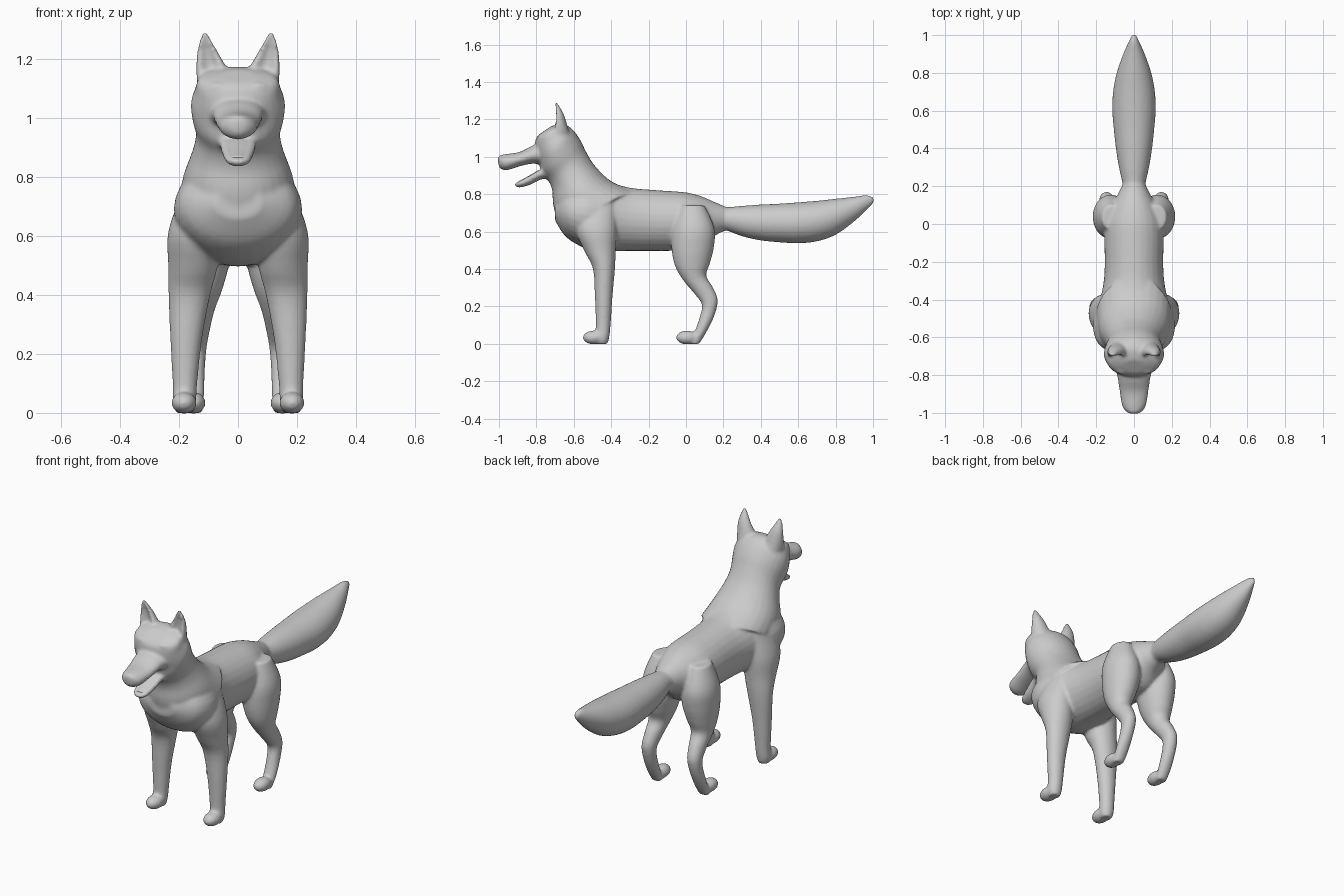
import bpy, bmesh, math
from mathutils import Vector

SIDES, STEPS = 28, 4
skin = []


def spline(a, b, c, d, t):
    return [0.5 * (2 * q + (r - p) * t + (2 * p - 5 * q + 4 * r - s) * t * t
                   + (3 * q - p - 3 * r + s) * t ** 3) for p, q, r, s in zip(a, b, c, d)]


def loft(name, rows, dent=0.0):
    """Each row: y,z of one edge, y,z of the opposite edge, half width, centre x."""
    rows = [(tuple(r) + (0,))[:6] for r in rows]
    rings = []
    for i in range(len(rows) - 1):
        a, d = rows[max(i - 1, 0)], rows[min(i + 2, len(rows) - 1)]
        rings += [spline(a, rows[i], rows[i + 1], d, k / STEPS) for k in range(STEPS)]
    rings.append(rows[-1])
    bm = bmesh.new()
    loops = []
    for y1, z1, y2, z2, w, cx in rings:
        mid = Vector((cx, (y1 + y2) / 2, (z1 + z2) / 2))
        axis = Vector((0, (y1 - y2) / 2, (z1 - z2) / 2))
        loop = []
        for k in range(SIDES):
            ang = math.tau * k / SIDES
            c = math.cos(ang)
            c -= dent * max(0, c) ** 4
            loop.append(bm.verts.new(mid + axis * c + Vector((w * math.sin(ang), 0, 0))))
        loops.append(loop)
    for p, q in zip(loops, loops[1:]):
        for k in range(SIDES):
            n = (k + 1) % SIDES
            bm.faces.new((p[k], p[n], q[n], q[k]))
    bm.faces.new(loops[0])
    bm.faces.new(loops[-1][::-1])
    bmesh.ops.recalc_face_normals(bm, faces=bm.faces)
    me = bpy.data.meshes.new(name)
    bm.to_mesh(me)
    bm.free()
    ob = bpy.data.objects.new(name, me)
    bpy.context.collection.objects.link(ob)
    return ob


def ball(name, loc, scale):
    bpy.ops.mesh.primitive_uv_sphere_add(segments=24, ring_count=16, location=loc)
    ob = bpy.context.object
    ob.name, ob.scale = name, scale
    return ob


# Torso, rump to chest
skin.append(loft("torso", [
    (.22, .61, .22, .73, .055), (.15, .575, .15, .76, .09), (.08, .51, .08, .79, .13),
    (0, .50, 0, .81, .155), (-.1, .497, -.1, .818, .157), (-.2, .497, -.2, .825, .155),
    (-.3, .497, -.3, .835, .16), (-.4, .497, -.4, .86, .18), (-.5, .50, -.48, .87, .212),
    (-.58, .53, -.56, .86, .215), (-.65, .58, -.64, .83, .18), (-.70, .66, -.70, .76, .08)]))

# Neck and skull
skin.append(loft("neck_head", [
    (-.68, .63, -.28, .82, .2), (-.71, .74, -.40, .87, .185), (-.715, .82, -.485, .95, .155),
    (-.735, .87, -.53, 1.02, .143), (-.77, .91, -.565, 1.09, .155),
    (-.785, .96, -.60, 1.14, .16), (-.805, 1.02, -.63, 1.165, .146),
    (-.805, 1.09, -.67, 1.175, .13), (-.785, 1.12, -.72, 1.165, .06)]))

# Muzzle and open lower jaw
skin.append(loft("snout", [
    (-.72, .93, -.73, 1.09, .11), (-.80, .963, -.82, 1.06, .088),
    (-.88, .952, -.89, 1.026, .077), (-.96, .928, -.97, 1.014, .062),
    (-.995, .94, -1.0, 1.006, .035), (-1.004, .965, -1.006, .99, .01)]))
skin.append(loft("lower_jaw", [
    (-.72, .97, -.70, .87, .08), (-.775, .948, -.765, .882, .065),
    (-.845, .907, -.83, .852, .054), (-.90, .875, -.885, .836, .04),
    (-.922, .862, -.91, .84, .015)], dent=.5))

# Bushy tail
skin.append(loft("tail", [
    (.12, .60, .12, .74, .07), (.2, .61, .2, .73, .06), (.3, .575, .3, .738, .08),
    (.4, .553, .4, .745, .096), (.5, .543, .5, .75, .107), (.6, .538, .6, .757, .115),
    (.7, .548, .7, .765, .111), (.8, .583, .8, .776, .092), (.9, .655, .9, .787, .057),
    (.97, .72, .965, .795, .027), (1.004, .755, 1.004, .785, .01)]))

for s in (-1, 1):
    # Cupped ears
    skin.append(loft("ear", [
        (-.745, 1.09, -.62, 1.12, .058, s * .08), (-.725, 1.15, -.635, 1.17, .054, s * .088),
        (-.712, 1.21, -.652, 1.225, .038, s * .102), (-.708, 1.26, -.675, 1.268, .02, s * .11),
        (-.708, 1.29, -.69, 1.292, .008, s * .112)], dent=1.0))
    # Front legs and paws
    skin.append(loft("front_leg", [
        (-.58, .74, -.38, .76, .05, s * .14), (-.59, .61, -.37, .62, .085, s * .152),
        (-.54, .49, -.375, .51, .084, s * .153), (-.497, .40, -.38, .40, .071, s * .165),
        (-.487, .25, -.393, .25, .054, s * .176), (-.482, .1, -.403, .1, .042, s * .18),
        (-.485, .04, -.41, .035, .04, s * .182), (-.48, .0, -.42, .0, .03, s * .182)]))
    skin.append(ball("front_paw", (s * .183, -.492, .034), (.043, .061, .037)))
    # Hind legs and paws
    skin.append(loft("hind_leg", [
        (-.03, .74, .1, .74, .05, s * .12), (-.072, .62, .152, .62, .09, s * .124),
        (-.078, .52, .15, .52, .094, s * .122), (-.06, .42, .128, .43, .077, s * .128),
        (-.015, .34, .108, .365, .057, s * .135), (.05, .262, .143, .305, .045, s * .14),
        (.085, .21, .17, .235, .039, s * .145), (.075, .15, .152, .15, .036, s * .148),
        (.048, .07, .108, .06, .036, s * .15), (.02, 0, .07, 0, .03, s * .15)]))
    skin.append(ball("hind_paw", (s * .151, .006, .034), (.041, .06, .037)))
    # Brow ridge and eye
    skin.append(ball("brow", (s * .066, -.772, 1.108), (.034, .022, .014)))
    ball("eye", (s * .068, -.778, 1.09), (.018, .016, .015))
    bpy.ops.object.shade_smooth()

# Nose pad
skin.append(ball("nose", (0, -.984, .988), (.026, .02, .02)))

# Tongue lying in the jaw
tongue = loft("tongue", [
    (-.73, .955, -.725, .93, .05), (-.79, .928, -.785, .91, .045),
    (-.85, .893, -.845, .877, .037), (-.895, .87, -.89, .858, .02)])
tongue.data.shade_smooth()

# Fuse the skin parts into one smooth surface
bpy.ops.object.select_all(action='DESELECT')
for ob in skin:
    ob.select_set(True)
bpy.context.view_layer.objects.active = skin[0]
bpy.ops.object.join()
fox = bpy.context.object
fox.name = "fox_body"
fuse = fox.modifiers.new("fuse", 'REMESH')
fuse.mode, fuse.voxel_size, fuse.use_smooth_shade = 'VOXEL', .008, True
relax = fox.modifiers.new("relax", 'SMOOTH')
relax.factor, relax.iterations = .5, 8
for name in ("fuse", "relax"):
    bpy.ops.object.modifier_apply(modifier=name)
bpy.ops.object.shade_smooth()
